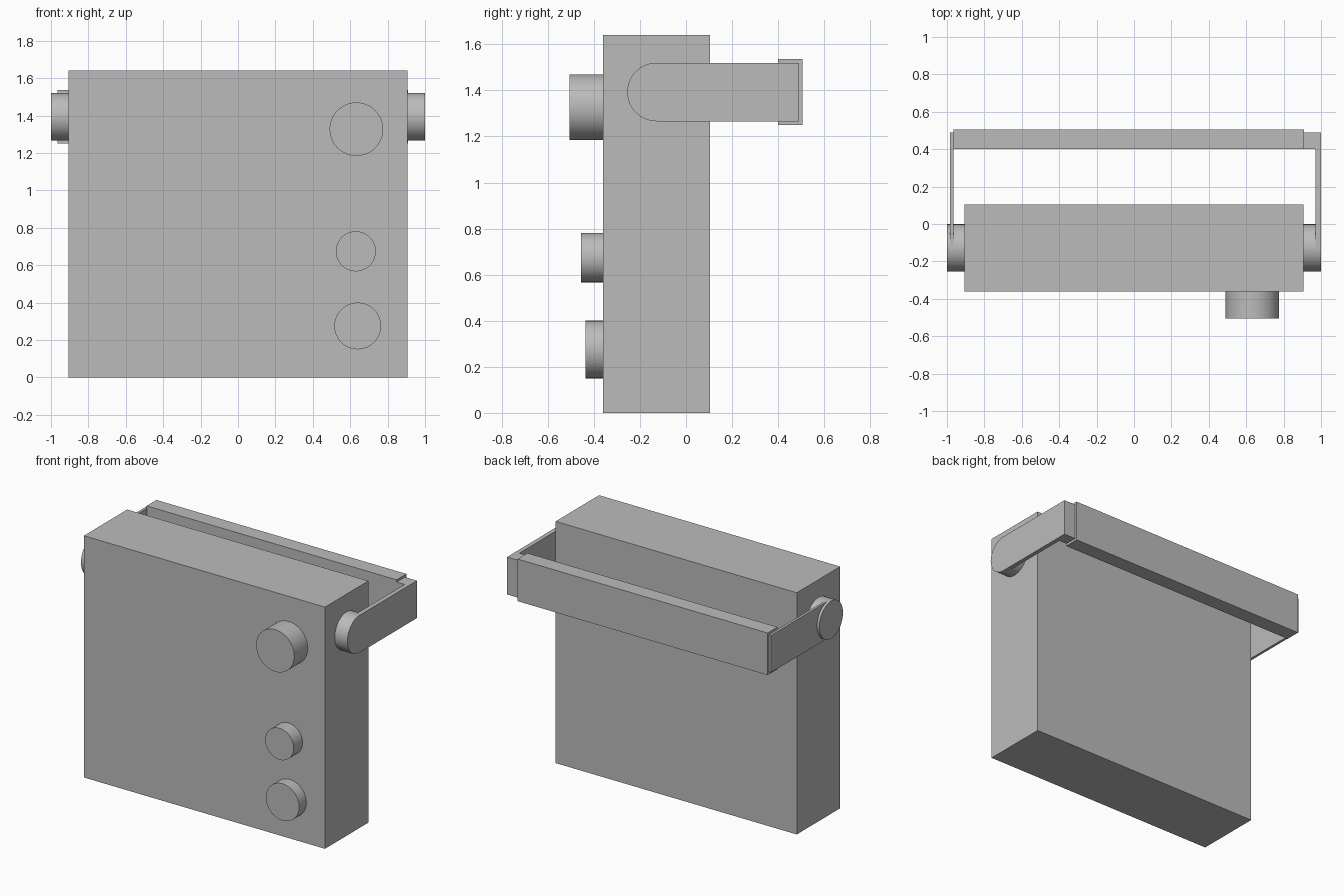
import bpy
import math
from mathutils import Matrix

if "Cube" in bpy.data.objects:
    bpy.data.objects.remove(bpy.data.objects["Cube"])

grey = bpy.data.materials.new("plain grey")
grey.diffuse_color = (0.5, 0.5, 0.5, 1)
grey.use_nodes = True
grey.node_tree.nodes["Principled BSDF"].inputs["Base Color"].default_value = grey.diffuse_color


def finish(name):
    obj = bpy.context.object
    obj.name = name
    obj.data.materials.append(grey)
    return obj


def box(name, x, y, z):
    """Box from (min, max) ranges on each axis."""
    bpy.ops.mesh.primitive_cube_add(size=1)
    obj = finish(name)
    scale = Matrix.Diagonal([r[1] - r[0] for r in (x, y, z)] + [1])
    move = Matrix.Translation([(r[0] + r[1]) / 2 for r in (x, y, z)])
    obj.data.transform(move @ scale)
    return obj


def disc(name, axis, start, end, a, b, radius):
    """Cylinder along x or y; a and b are the centre on the other two axes."""
    mid = (start + end) / 2
    loc = (mid, a, b) if axis == 'X' else (a, mid, b)
    rot = (0, math.pi / 2, 0) if axis == 'X' else (math.pi / 2, 0, 0)
    bpy.ops.mesh.primitive_cylinder_add(vertices=64, radius=radius, depth=end - start,
                                        location=loc, rotation=rot)
    obj = finish(name)
    bpy.ops.object.shade_smooth_by_angle(angle=math.radians(30))
    return obj


def arm(name, x0, x1, y_pivot, y_end, z, radius):
    """Flat handle arm: round at the pivot, square at the far end."""
    steps = 32
    outline = [(y_end, z + radius)]
    for i in range(steps + 1):
        t = math.pi / 2 + math.pi * i / steps
        outline.append((y_pivot + radius * math.cos(t), z + radius * math.sin(t)))
    outline.append((y_end, z - radius))
    n = len(outline)
    verts = [(x, y, h) for x in (x0, x1) for y, h in outline]
    faces = [tuple(reversed(range(n))), tuple(range(n, 2 * n))]
    faces += [(i, (i + 1) % n, n + (i + 1) % n, n + i) for i in range(n)]
    mesh = bpy.data.meshes.new(name)
    mesh.from_pydata(verts, [], faces)
    obj = bpy.data.objects.new(name, mesh)
    bpy.context.collection.objects.link(obj)
    bpy.ops.object.select_all(action='DESELECT')
    obj.select_set(True)
    bpy.context.view_layer.objects.active = obj
    finish(name)
    bpy.ops.object.shade_smooth_by_angle(angle=math.radians(30))


# Main case
box("case", (-0.905, 0.905), (-0.36, 0.105), (0, 1.64))

# Front knobs: x, z, radius, front face
for name, x, z, r, front in (("upper_knob", 0.633, 1.327, 0.143, -0.505),
                             ("middle_knob", 0.63, 0.674, 0.107, -0.455),
                             ("lower_knob", 0.64, 0.275, 0.125, -0.437)):
    disc(name, 'Y', front, -0.355, x, z, r)

# Handle pivots and arms
PY, PZ, PR = -0.128, 1.393, 0.127
disc("left_pivot", 'X', -1.0, -0.9, PY, PZ, PR)
disc("right_pivot", 'X', 0.9, 0.971, PY, PZ, PR)
arm("left_arm", -0.983, -0.965, PY, 0.49, PZ, PR - 0.001)
arm("right_arm", 0.97, 1.0, PY, 0.49, PZ, PR)

# Carrying bar and the corner block joining it to the right arm
box("handle_bar", (-0.966, 0.91), (0.40, 0.505), (1.25, 1.536))
box("handle_corner", (0.908, 0.971), (0.402, 0.49), (PZ - PR, PZ + PR))
